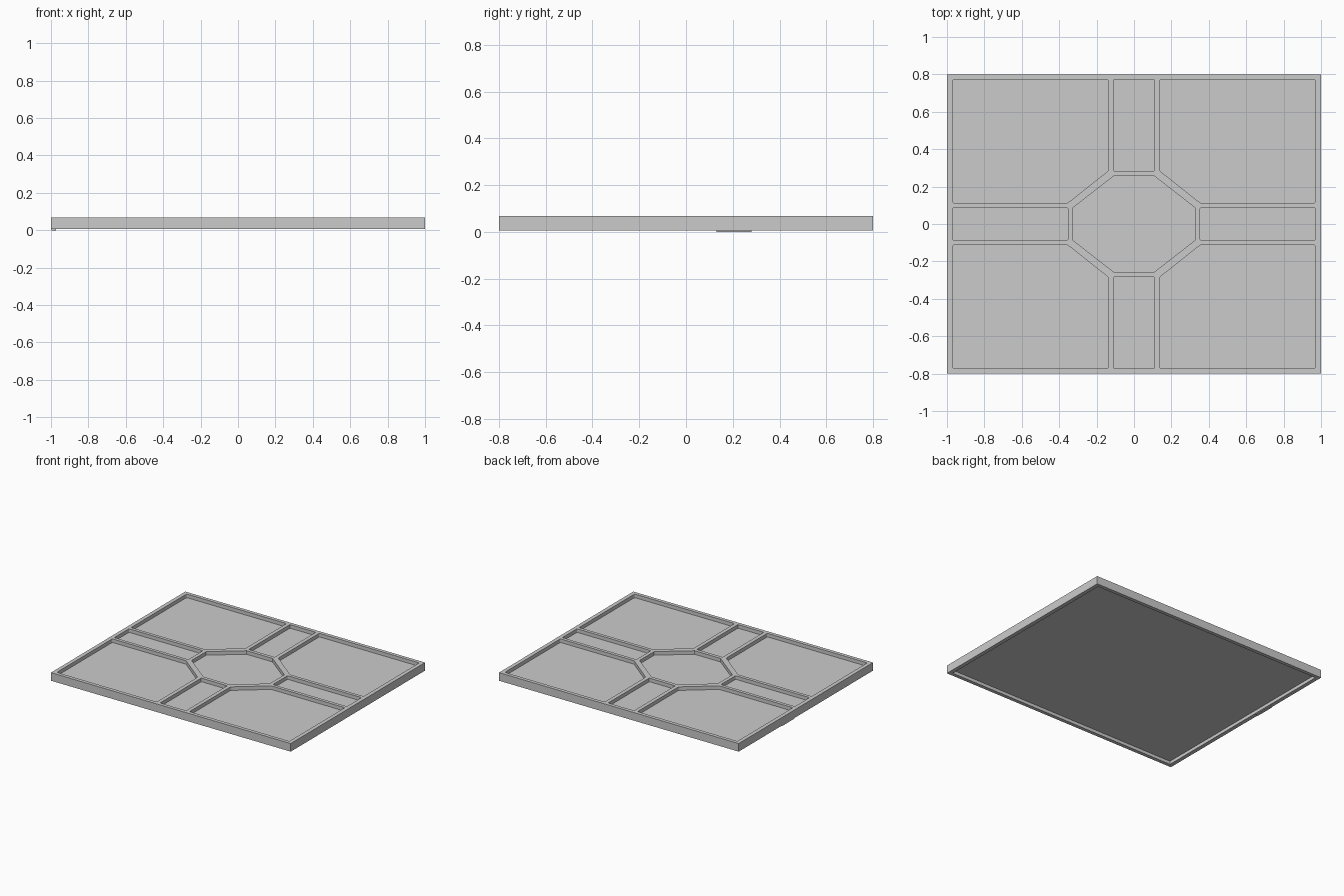
import bpy, bmesh
from mathutils import Vector

if "Cube" in bpy.data.objects:
    bpy.data.objects.remove(bpy.data.objects["Cube"])

BOTTOM, TOP = 0.006, 0.067        # frame underside and rim height
FLOOR, UNDER = 0.040, 0.030       # faces of the thin inner panel


def prism(bm, pts, z0, z1, radius=0.0):
    """Extrude an outline, optionally with softened vertical corners."""
    pts = [Vector(p) for p in pts]
    ring = []
    for i, p in enumerate(pts):
        if radius:
            a = p + (pts[i - 1] - p).normalized() * radius
            b = p + (pts[(i + 1) % len(pts)] - p).normalized() * radius
            for t in (0, 0.33, 0.67, 1):
                ring.append(a * (1 - t) ** 2 + p * 2 * t * (1 - t) + b * t * t)
        else:
            ring.append(p)
    low = [bm.verts.new((p.x, p.y, z0)) for p in ring]
    high = [bm.verts.new((p.x, p.y, z1)) for p in ring]
    n = len(ring)
    bm.faces.new(low[::-1])
    bm.faces.new(high)
    for i in range(n):
        j = (i + 1) % n
        bm.faces.new((low[i], low[j], high[j], high[i]))


def rect(x0, x1, y0, y1):
    return [(x0, y0), (x1, y0), (x1, y1), (x0, y1)]


def make(name, bm):
    bmesh.ops.recalc_face_normals(bm, faces=bm.faces)
    me = bpy.data.meshes.new(name)
    bm.to_mesh(me)
    bm.free()
    ob = bpy.data.objects.new(name, me)
    bpy.context.collection.objects.link(ob)
    return ob


# Main slab
bm = bmesh.new()
prism(bm, rect(-1, 1, -0.8, 0.8), BOTTOM, TOP)
tray = make("panel_tray", bm)

# Pockets on top and the shallow recess underneath
bm = bmesh.new()
corner = [(0.97, 0.112), (0.97, 0.773), (0.137, 0.773), (0.137, 0.285), (0.355, 0.112)]
for sx in (-1, 1):
    for sy in (-1, 1):
        prism(bm, [(x * sx, y * sy) for x, y in corner], FLOOR, 0.1, 0.01)
for s in (-1, 1):
    prism(bm, rect(*sorted((0.353 * s, 0.97 * s)), -0.087, 0.087), FLOOR, 0.1, 0.008)
    prism(bm, rect(-0.108, 0.108, *sorted((0.283 * s, 0.773 * s))), FLOOR, 0.1, 0.004)
octagon = [(0.326, -0.087), (0.326, 0.087), (0.108, 0.257), (-0.108, 0.257),
           (-0.326, 0.087), (-0.326, -0.087), (-0.108, -0.257), (0.108, -0.257)]
prism(bm, octagon, FLOOR, 0.1)
prism(bm, rect(-0.97, 0.97, -0.773, 0.773), -0.05, UNDER)
cutter = make("pocket_cutter", bm)
cutter.hide_render = True

mod = tray.modifiers.new("pockets", 'BOOLEAN')
mod.operation = 'DIFFERENCE'
mod.solver = 'EXACT'
mod.object = cutter
bpy.context.view_layer.objects.active = tray
tray.select_set(True)
bpy.ops.object.modifier_apply(modifier=mod.name)
bpy.data.objects.remove(cutter)

# Small tab under the left rim
bm = bmesh.new()
prism(bm, rect(-0.998, -0.974, 0.13, 0.28), 0.0, BOTTOM + 0.002)
make("underside_tab", bm)
